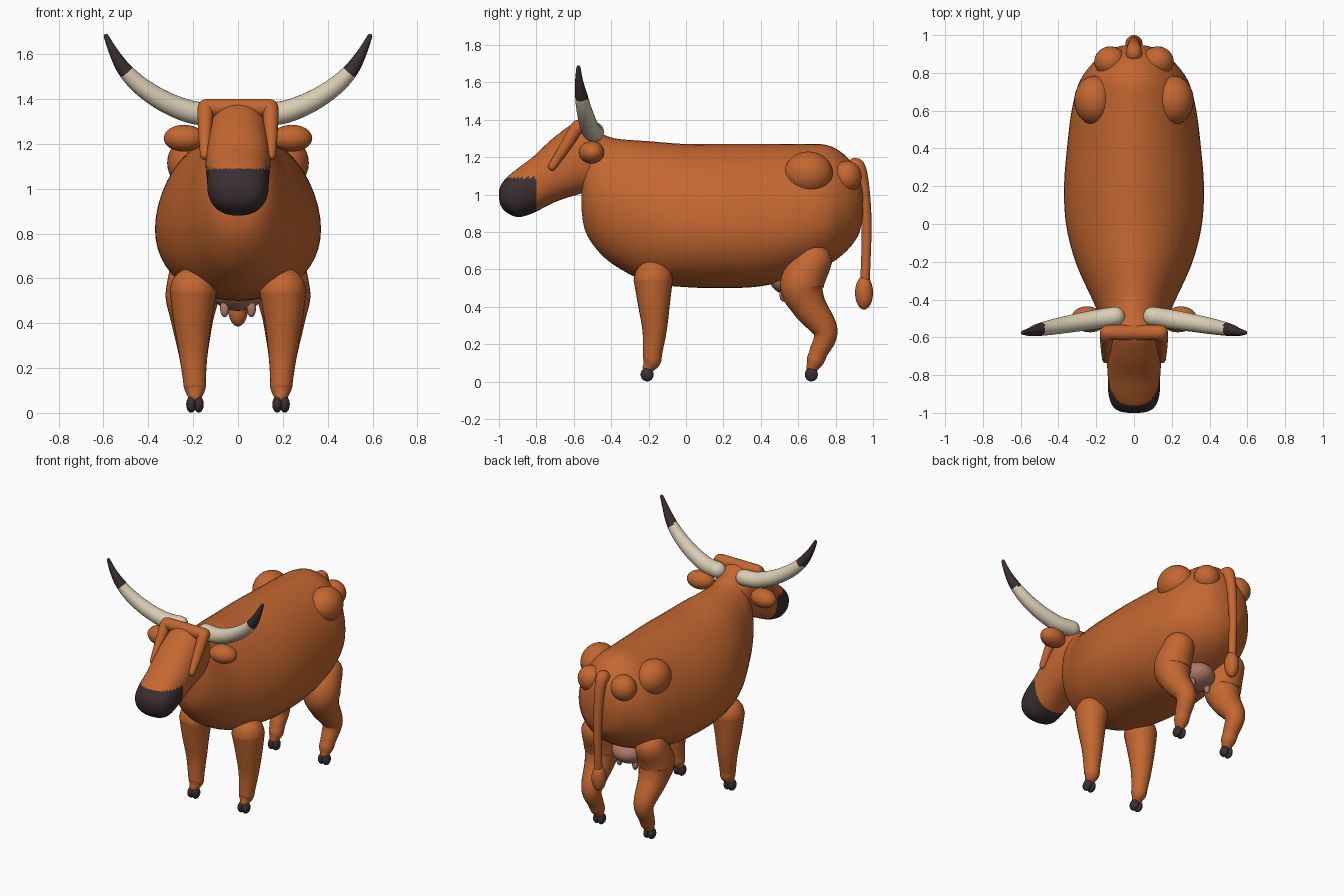
import bpy, bmesh, math
from mathutils import Vector

if "Cube" in bpy.data.objects:
    bpy.data.objects.remove(bpy.data.objects["Cube"])


def material(name, rgb):
    m = bpy.data.materials.new(name)
    m.diffuse_color = (*rgb, 1)
    m.use_nodes = True
    m.node_tree.nodes["Principled BSDF"].inputs["Base Color"].default_value = m.diffuse_color
    return m


HIDE = material("chestnut hide", (0.55, 0.135, 0.03))
DARK = material("dark brown", (0.045, 0.028, 0.03))
HORN = material("horn cream", (0.70, 0.62, 0.46))
PINK = material("udder pink", (0.42, 0.19, 0.14))


def spline(keys, steps):
    """Smooth interpolation through tuples of numbers."""
    out = []
    n = len(keys)
    for i in range(n - 1):
        p0, p1, p2, p3 = (keys[max(i - 1, 0)], keys[i], keys[i + 1], keys[min(i + 2, n - 1)])
        for s in range(steps):
            t = s / steps
            out.append(tuple(0.5 * (2 * b + (c - a) * t + (2 * a - 5 * b + 4 * c - d) * t * t
                                    + (3 * b - a - 3 * c + d) * t ** 3)
                             for a, b, c, d in zip(p0, p1, p2, p3)))
    out.append(tuple(keys[-1]))
    return out


def skin(name, rings, mats, rule=None):
    """Join rings of points into a closed smooth surface."""
    bm = bmesh.new()
    loops = [[bm.verts.new(p) for p in r] for r in rings]
    n = len(loops[0])
    for a, b in zip(loops, loops[1:]):
        for i in range(n):
            bm.faces.new((a[i], a[(i + 1) % n], b[(i + 1) % n], b[i]))
    bm.faces.new(loops[0])
    bm.faces.new(loops[-1])
    bmesh.ops.recalc_face_normals(bm, faces=bm.faces[:])
    for f in bm.faces:
        f.smooth = True
        if rule and rule(f.calc_center_median()):
            f.material_index = 1
    me = bpy.data.meshes.new(name)
    bm.to_mesh(me)
    bm.free()
    for m in mats:
        me.materials.append(m)
    ob = bpy.data.objects.new(name, me)
    bpy.context.collection.objects.link(ob)
    return ob


def loft(name, keys, up, down, mats, rule=None, n=48, steps=8):
    """Sections along y: (y, top, bottom, half width, height of widest line)."""
    rings = []
    for y, top, bot, w, zw in spline(keys, steps):
        ring = []
        for i in range(n):
            a = 2 * math.pi * i / n
            c, s = math.cos(a), math.sin(a)
            e = 2 / (up if s > 0 else down)
            h = top - zw if s > 0 else zw - bot
            ring.append((math.copysign(abs(c) ** e, c) * w, y,
                         zw + math.copysign(abs(s) ** e, s) * h))
        rings.append(ring)
    return skin(name, rings, mats, rule)


def tube(name, keys, mats, side=(1, 0, 0), rule=None, n=24, steps=8):
    """Tapered tube through (x, y, z, radius) with rounded ends."""
    pts = [(Vector(p[:3]), p[3]) for p in spline(keys, steps)]
    dirs = [(pts[min(i + 1, len(pts) - 1)][0] - pts[max(i - 1, 0)][0]).normalized()
            for i in range(len(pts))]
    caps = [math.radians(a) for a in (85, 65, 45, 25)]
    row = [(pts[0][0] - dirs[0] * pts[0][1] * math.sin(a), pts[0][1] * math.cos(a), dirs[0])
           for a in caps]
    row += [(p, r, d) for (p, r), d in zip(pts, dirs)]
    row += [(pts[-1][0] + dirs[-1] * pts[-1][1] * math.sin(a), pts[-1][1] * math.cos(a), dirs[-1])
            for a in reversed(caps)]
    rings = []
    for p, r, d in row:
        v = d.cross(Vector(side)).normalized()
        u = v.cross(d)
        rings.append([p + (u * math.cos(2 * math.pi * i / n) + v * math.sin(2 * math.pi * i / n)) * r
                      for i in range(n)])
    return skin(name, rings, mats, rule)


def ball(name, loc, size, mat, rot=(0, 0, 0)):
    bpy.ops.mesh.primitive_uv_sphere_add(segments=32, ring_count=16, location=loc, rotation=rot)
    ob = bpy.context.object
    ob.name = name
    ob.scale = size
    ob.data.materials.append(mat)
    bpy.ops.object.shade_smooth()
    return ob


# Body with chest and neck
loft("body", [
    (-.56, 1.25, .93, .06, 1.08), (-.54, 1.32, .81, .13, 1.04), (-.48, 1.335, .71, .18, .98),
    (-.38, 1.30, .62, .23, .92), (-.20, 1.285, .53, .31, .86), (0, 1.27, .505, .36, .83),
    (.2, 1.27, .50, .37, .82), (.4, 1.27, .51, .355, .82), (.6, 1.27, .56, .33, .84),
    (.75, 1.265, .62, .29, .88), (.85, 1.21, .69, .22, .93), (.92, 1.12, .78, .14, .95),
    (.945, 1.02, .88, .06, .95)], 1.85, 2.1, [HIDE])

# Head with dark muzzle
loft("head", [
    (-.42, 1.27, 1.08, .09, 1.18), (-.48, 1.34, 1.03, .13, 1.18), (-.58, 1.385, 1.00, .145, 1.17),
    (-.70, 1.31, .96, .145, 1.12), (-.82, 1.20, .90, .138, 1.05), (-.90, 1.14, .88, .135, 1.01),
    (-.96, 1.09, .905, .115, 1.0), (-.99, 1.05, .94, .08, 1.0), (-1.0, 1.02, .98, .03, 1.0)],
    2.2, 2.3, [HIDE, DARK], lambda c: c.y < -.80 and c.z < 1.09, steps=10)

# Poll ridge across the top of the head
tube("poll_ridge", [(-.14, -.575, 1.36, .04), (0, -.575, 1.36, .04), (.14, -.575, 1.36, .04)],
     [HIDE], side=(0, 1, 0))

# Udder
ball("udder", (0, .59, .54), (.12, .14, .085), PINK)

# Tail and its tuft
tube("tail", [(0, .86, 1.08, .04), (0, .905, 1.155, .042), (0, .94, 1.08, .035),
              (0, .965, .85, .027), (0, .957, .53, .025)], [HIDE])
ball("tail_tuft", (0, .952, .475), (.046, .048, .09), HIDE)

for s, label in ((1, "left"), (-1, "right")):
    # Horn with dark tip
    tube("horn_" + label, [
        (s * .10, -.49, 1.335, .052), (s * .20, -.505, 1.34, .051), (s * .32, -.525, 1.385, .047),
        (s * .43, -.545, 1.455, .041), (s * .505, -.56, 1.53, .033),
        (s * .555, -.572, 1.61, .021), (s * .588, -.575, 1.68, .011)],
        [HORN, DARK], side=(0, 1, 0), rule=lambda c: abs(c.x) * .6 + c.z * .75 > 1.436)
    # Ear
    ball("ear_" + label, (s * .24, -.505, 1.225), (.092, .068, .06), HIDE, (0, 0, s * .15))
    # Brow bar beside the face
    tube("brow_" + label, [(s * .145, -.585, 1.355, .036), (s * .147, -.65, 1.25, .03),
                           (s * .147, -.715, 1.15, .022)], [HIDE])
    # Nostril rim
    bpy.ops.mesh.primitive_torus_add(location=(s * .057, -.977, .99), major_radius=.026,
                                     minor_radius=.009, major_segments=24, minor_segments=10,
                                     rotation=(math.pi / 2, 0, s * .4))
    rim = bpy.context.object
    rim.name = "nostril_" + label
    rim.data.materials.append(DARK)
    bpy.ops.object.shade_smooth()
    # Hip and rump bumps
    ball("hip_" + label, (s * .21, .655, 1.115), (.106, .13, .115), HIDE)
    ball("rump_" + label, (s * .125, .86, 1.095), (.085, .08, .085), HIDE)
    # Front leg
    tube("front_leg_" + label, [
        (s * .20, -.175, .545, .105), (s * .203, -.172, .43, .088), (s * .20, -.168, .28, .066),
        (s * .195, -.178, .16, .052), (s * .192, -.183, .11, .048), (s * .192, -.20, .075, .032)],
        [HIDE])
    # Hind leg
    tube("hind_leg_" + label, [
        (s * .205, .68, .64, .10), (s * .205, .62, .52, .118), (s * .205, .655, .41, .094),
        (s * .20, .745, .27, .066), (s * .195, .71, .16, .05), (s * .192, .69, .11, .046),
        (s * .192, .675, .075, .032)], [HIDE])
    # Cloven hooves
    for leg, y in (("front", -.208), ("hind", .67)):
        for k in (-1, 1):
            ball(f"{leg}_hoof_{label}", (s * .192 + k * .017, y, .038), (.022, .035, .037), DARK)
    # Teats
    for y in (.52, .64):
        ball("teat_" + label, (s * .06, y, .465), (.02, .02, .038), PINK)
